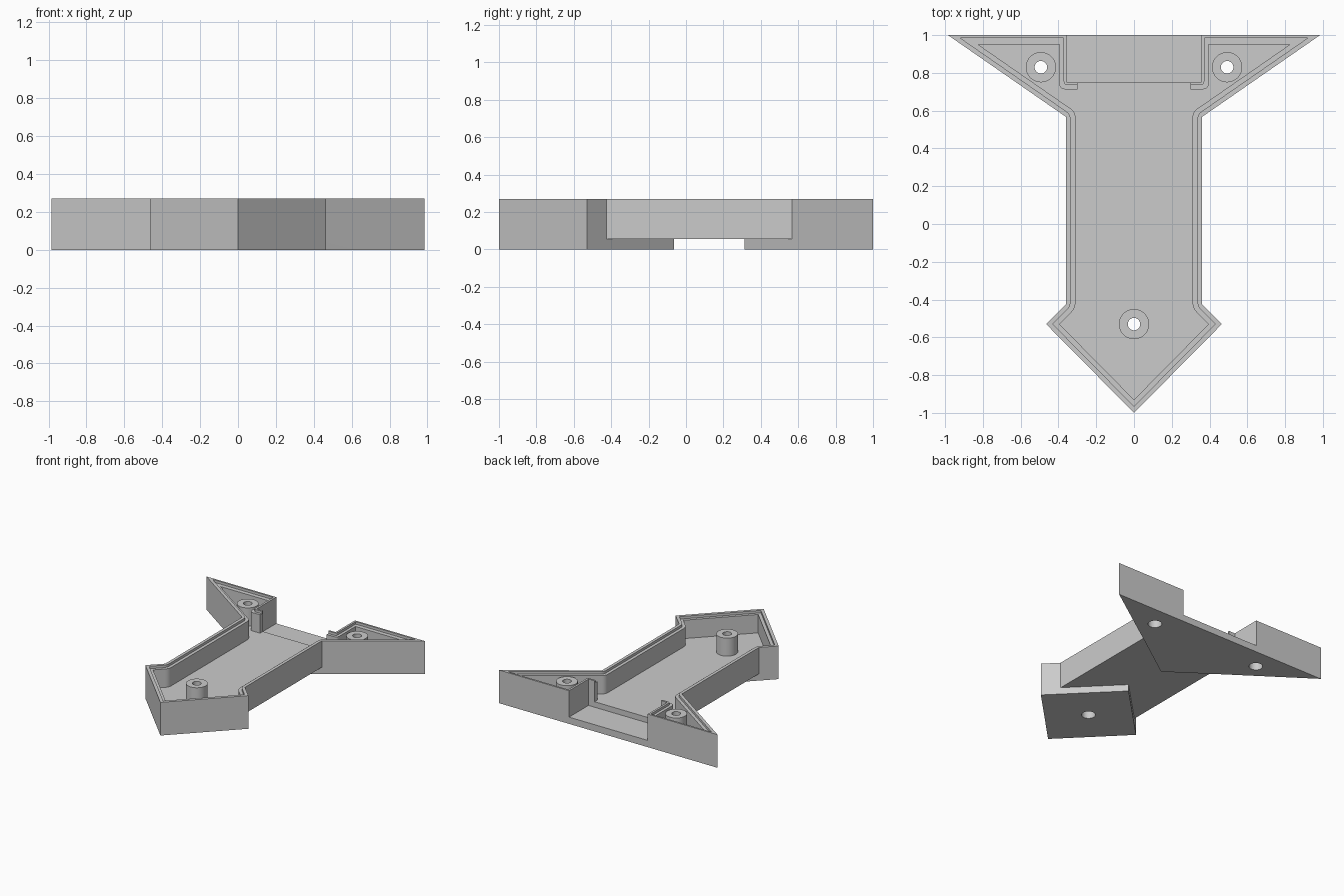
import bpy
import bmesh
from mathutils import Vector

TOP, LEDGE, FLOOR, PAD = 0.27, 0.25, 0.10, 0.055
ABOVE, BELOW = 0.4, -0.1

if "Cube" in bpy.data.objects:
    bpy.data.objects.remove(bpy.data.objects["Cube"], do_unlink=True)

grey = bpy.data.materials.new("plain grey")
grey.use_nodes = True
colour = (0.6, 0.6, 0.6, 1)
grey.diffuse_color = colour
grey.node_tree.nodes["Principled BSDF"].inputs["Base Color"].default_value = colour


def finish(name, bm):
    bmesh.ops.recalc_face_normals(bm, faces=bm.faces)
    mesh = bpy.data.meshes.new(name)
    bm.to_mesh(mesh)
    bm.free()
    mesh.materials.append(grey)
    obj = bpy.data.objects.new(name, mesh)
    bpy.context.collection.objects.link(obj)
    return obj


def rounded(points):
    """Replace each corner that carries a third value with a small arc."""
    out = []
    for i, p in enumerate(points):
        corner = Vector(p[:2])
        if len(p) < 3:
            out.append(corner)
            continue
        a = corner + (Vector(points[i - 1][:2]) - corner).normalized() * p[2]
        b = corner + (Vector(points[i + 1][:2]) - corner).normalized() * p[2]
        for k in range(6):
            t = k / 5
            out.append(a * (1 - t) ** 2 + corner * 2 * t * (1 - t) + b * t * t)
    return out


def prism(name, half, z0, z1):
    """Extrude a +x half profile, mirrored across the centre line."""
    right = rounded(half)
    left = [Vector((-p.x, p.y)) for p in reversed(right) if p.x > 1e-5]
    bm = bmesh.new()
    face = bm.faces.new([bm.verts.new((p.x, p.y, z0)) for p in right + left])
    made = bmesh.ops.extrude_face_region(bm, geom=[face])["geom"]
    verts = [v for v in made if isinstance(v, bmesh.types.BMVert)]
    bmesh.ops.translate(bm, verts=verts, vec=(0, 0, z1 - z0))
    return finish(name, bm)


def cylinder(name, x, y, radius, z0, z1):
    bm = bmesh.new()
    bmesh.ops.create_cone(bm, cap_ends=True, segments=40, radius1=radius,
                          radius2=radius, depth=z1 - z0)
    bmesh.ops.translate(bm, verts=bm.verts, vec=(x, y, (z0 + z1) / 2))
    return finish(name, bm)


def combine(target, tool, operation):
    mod = target.modifiers.new(operation.lower(), "BOOLEAN")
    mod.operation, mod.solver, mod.object = operation, "EXACT", tool
    bpy.context.view_layer.objects.active = target
    bpy.ops.object.modifier_apply(modifier=mod.name)
    bpy.data.objects.remove(tool, do_unlink=True)


# Arrow-shaped shell
shell = prism("tray_shell", [(0, -1), (0.465, -0.53), (0.36, -0.425),
                             (0.36, 0.567), (0.985, 1), (0, 1)], 0, TOP)

# Underside relief that leaves a diamond pad and a triangular pad
combine(shell, prism("underside_cut", [
    (0, -0.063), (0.36, -0.425), (0.45, -0.425), (0.45, 0.567),
    (0.36, 0.567), (0, 0.314)], BELOW, PAD), "DIFFERENCE")

# Inner cavity with the two end tabs left standing
combine(shell, prism("cavity_cut", [
    (0, -0.93), (0.395, -0.53), (0.31, -0.445, 0.03), (0.31, 0.593, 0.03),
    (0.825, 0.95), (0.395, 0.95), (0.395, 0.713, 0.03), (0.30, 0.713),
    (0.30, 0.76), (0, 0.76)], FLOOR, ABOVE), "DIFFERENCE")

# Stepped rim for a lid
combine(shell, prism("rim_cut", [
    (0, -0.965), (0.43, -0.53), (0.335, -0.435, 0.03), (0.335, 0.58, 0.03),
    (0.92, 0.985), (0.372, 0.985), (0.372, 0.735, 0.02), (0.29, 0.735),
    (0, 0.735)], LEDGE, ABOVE), "DIFFERENCE")

# Open notch in the back wall
combine(shell, prism("notch_cut", [(0, 0.75), (0.355, 0.75), (0.355, 1.1),
                                   (0, 1.1)], PAD, ABOVE), "DIFFERENCE")

# Screw bosses with through holes and wider recesses underneath
for x, y in ((0, -0.53), (0.493, 0.83), (-0.493, 0.83)):
    combine(shell, cylinder("boss", x, y, 0.08, FLOOR - 0.02, LEDGE - 0.003), "UNION")
    combine(shell, cylinder("hole", x, y, 0.033, BELOW, ABOVE), "DIFFERENCE")
    combine(shell, cylinder("recess", x, y, 0.052, BELOW, FLOOR), "DIFFERENCE")

bpy.ops.object.select_all(action="DESELECT")
shell.select_set(True)
bpy.context.view_layer.objects.active = shell
bpy.ops.object.shade_smooth_by_angle(angle=0.5)
